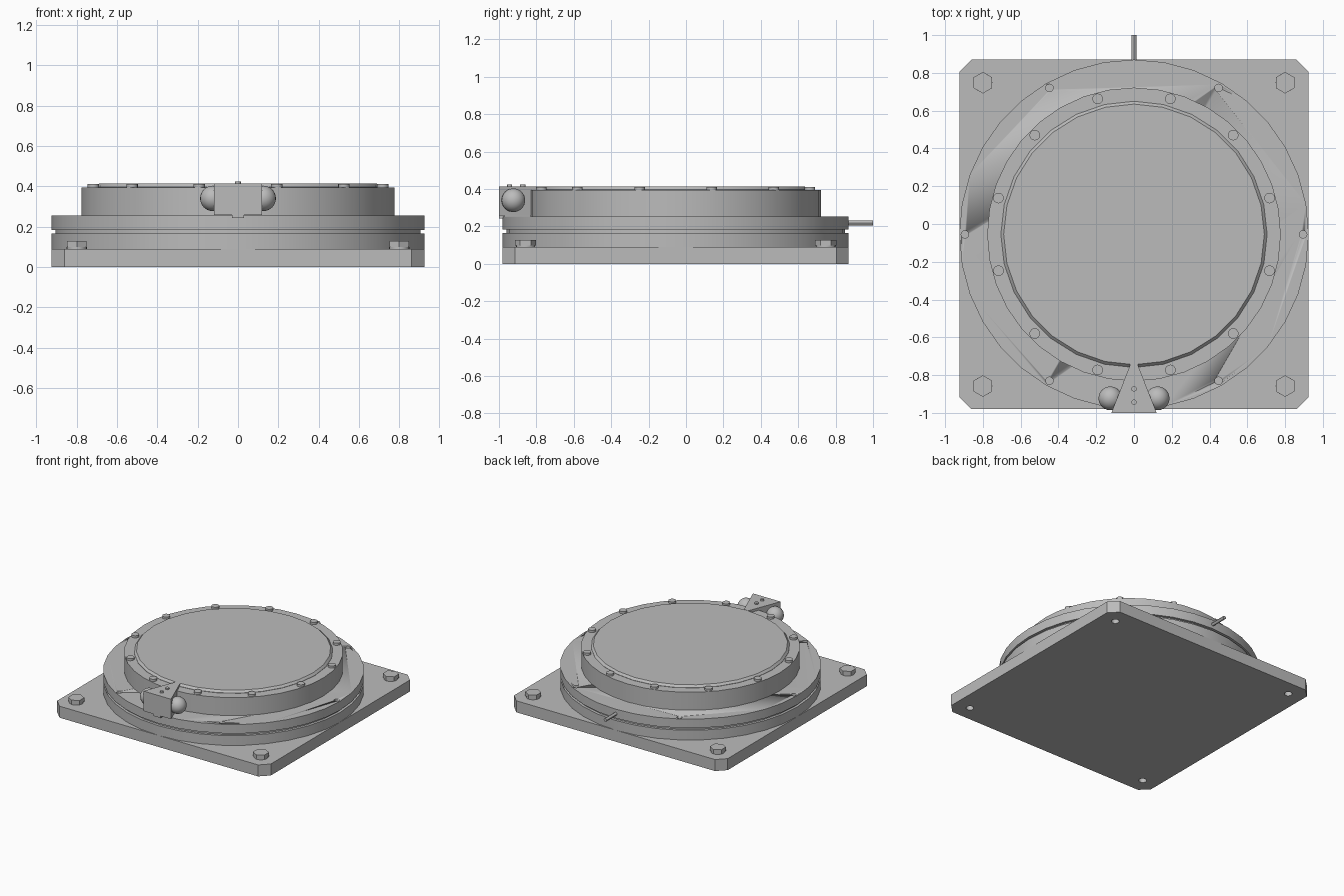
import bpy
import bmesh
from math import sin, cos, pi, radians

if "Cube" in bpy.data.objects:
    bpy.data.objects.remove(bpy.data.objects["Cube"], do_unlink=True)

CY = -0.055        # shared centre of plate and rings
HALF = 0.925       # plate half width and flange radius

grey = bpy.data.materials.new("machined_grey")
grey.use_nodes = True
grey.diffuse_color = (0.5, 0.5, 0.5, 1)
grey.node_tree.nodes["Principled BSDF"].inputs["Base Color"].default_value = grey.diffuse_color


def finish(name, bm, location=(0, 0, 0), smooth=True):
    bmesh.ops.recalc_face_normals(bm, faces=bm.faces[:])
    mesh = bpy.data.meshes.new(name)
    bm.to_mesh(mesh)
    bm.free()
    mesh.materials.append(grey)
    ob = bpy.data.objects.new(name, mesh)
    ob.location = location
    bpy.context.collection.objects.link(ob)
    if smooth:
        bpy.ops.object.select_all(action="DESELECT")
        ob.select_set(True)
        bpy.context.view_layer.objects.active = ob
        bpy.ops.object.shade_smooth_by_angle(angle=radians(30))
    return ob


def lathe(name, profile, sides, location=(0, 0, 0), turn=0.0, smooth=True):
    """Revolve (radius, z) points about z and cap both ends."""
    bm = bmesh.new()
    rings = [[bm.verts.new((r * cos(turn + 2 * pi * i / sides),
                            r * sin(turn + 2 * pi * i / sides), z))
              for i in range(sides)] for r, z in profile]
    for low, high in zip(rings, rings[1:]):
        for i in range(sides):
            j = (i + 1) % sides
            bm.faces.new((low[i], low[j], high[j], high[i]))
    bm.faces.new(rings[0][::-1])
    bm.faces.new(rings[-1])
    return finish(name, bm, location, smooth)


def prism(name, outline, z0, z1, location=(0, 0, 0)):
    bm = bmesh.new()
    base = bm.faces.new([bm.verts.new((x, y, z0)) for x, y in outline])
    top = bmesh.ops.extrude_face_region(bm, geom=[base])["geom"]
    verts = [v for v in top if isinstance(v, bmesh.types.BMVert)]
    bmesh.ops.translate(bm, verts=verts, vec=(0, 0, z1 - z0))
    return finish(name, bm, location, smooth=False)


def drill(target, points, radius, z0, z1):
    for x, y in points:
        cutter = lathe("drill", [(radius, z0), (radius, z1)], 16, (x, y, 0))
        cutter.hide_render = True
        mod = target.modifiers.new("hole", "BOOLEAN")
        mod.operation = "DIFFERENCE"
        mod.solver = "EXACT"
        mod.object = cutter
        bpy.context.view_layer.objects.active = target
        bpy.ops.object.modifier_apply(modifier=mod.name)
        bpy.data.objects.remove(cutter, do_unlink=True)


def circle_points(radius, count, start):
    return [(radius * cos(start + 2 * pi * i / count),
             CY + radius * sin(start + 2 * pi * i / count)) for i in range(count)]


# Square base plate with clipped corners and bolt holes
inner = HALF - 0.065
plate = prism("base_plate", [(-inner, -HALF), (inner, -HALF), (HALF, -inner), (HALF, inner),
                             (inner, HALF), (-inner, HALF), (-HALF, inner), (-HALF, -inner)],
              0, 0.09, (0, CY, 0))
corners = [(sx * 0.8, CY + sy * 0.803) for sx in (-1, 1) for sy in (-1, 1)]
drill(plate, corners, 0.028, -0.02, 0.12)

# Hexagonal corner bolts on washers
for x, y in corners:
    lathe("bolt_washer", [(0.05, 0.09), (0.05, 0.1)], 20, (x, y, 0))
    lathe("corner_bolt", [(0.057, 0.098), (0.057, 0.128)], 6, (x, y, 0), pi / 2, smooth=False)

# Wide flange with a groove round its edge and small holes on top
flange = lathe("flange", [(HALF, 0.09), (HALF, 0.166), (0.905, 0.166), (0.905, 0.184),
                          (HALF, 0.184), (HALF, 0.254)], 36, (0, CY, 0))
drill(flange, circle_points(0.895, 6, 0), 0.02, 0.22, 0.3)

# Upper ring and raised centre disc with a bevelled rim
lathe("upper_ring", [(0.777, 0.25), (0.777, 0.395)], 36, (0, CY, 0))
lathe("centre_disc", [(0.705, 0.39), (0.705, 0.397), (0.69, 0.413)], 28, (0, CY, 0))

# Ring of round screw heads
for x, y in circle_points(0.743, 12, radians(15)):
    lathe("ring_screw", [(0.028, 0.39), (0.028, 0.412)], 16, (x, y, 0))

# Wedge block with its locating tab, two screws and side balls
prism("wedge_block", [(-0.12, -1), (0.12, -1), (0.02, -0.745), (-0.02, -0.745)], 0.258, 0.414)
prism("block_tab", [(-0.03, -1), (0.03, -1), (0.03, -0.97), (-0.03, -0.97)], 0.243, 0.26)
for y in (-0.943, -0.873):
    lathe("block_screw", [(0.014, 0.41), (0.014, 0.425)], 12, (0, y, 0))
for side in (-1, 1):
    ball = bmesh.new()
    bmesh.ops.create_uvsphere(ball, u_segments=24, v_segments=16, radius=0.063)
    finish("side_ball", ball, (side * 0.125, -0.923, 0.34))

# Pin at the back
pin = lathe("back_pin", [(0.013, 0), (0.013, 0.16)], 12, (0, 0.84, 0.218))
pin.rotation_euler = (-pi / 2, 0, 0)
